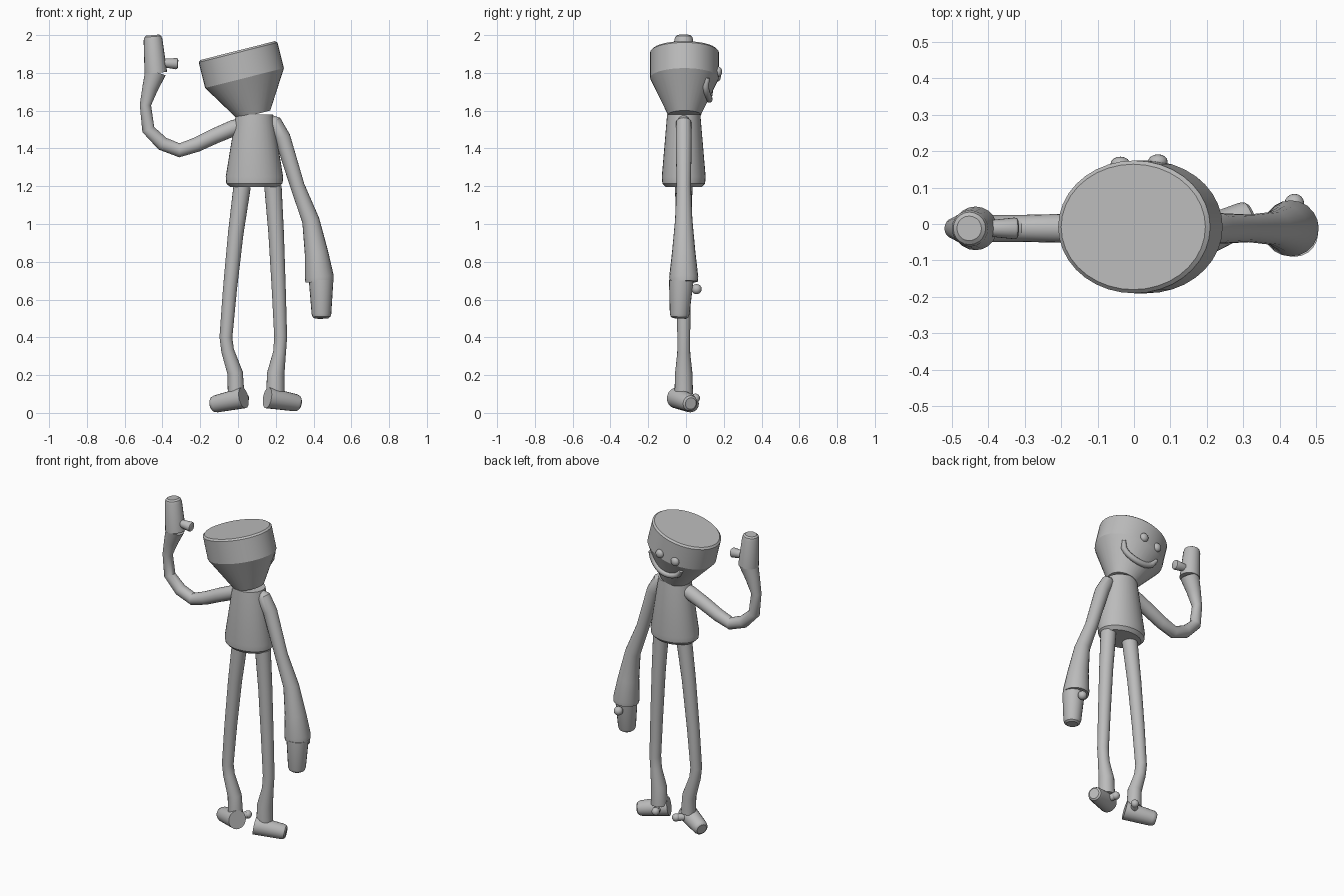
import bpy, bmesh, math
from mathutils import Vector, Matrix

cube = bpy.data.objects.get("Cube")
if cube:
    bpy.data.objects.remove(cube, do_unlink=True)

grey = bpy.data.materials.new("soft_grey")
grey.use_nodes = True
GREY = (0.5, 0.5, 0.5, 1)
grey.diffuse_color = GREY
grey.node_tree.nodes["Principled BSDF"].inputs["Base Color"].default_value = GREY

MID = -0.012  # depth of the limb plane


def finish(name, bm, angle=35):
    bmesh.ops.recalc_face_normals(bm, faces=bm.faces)
    mesh = bpy.data.meshes.new(name)
    bm.to_mesh(mesh)
    bm.free()
    obj = bpy.data.objects.new(name, mesh)
    bpy.context.collection.objects.link(obj)
    mesh.materials.append(grey)
    bpy.ops.object.select_all(action='DESELECT')
    obj.select_set(True)
    bpy.context.view_layer.objects.active = obj
    bpy.ops.object.shade_smooth_by_angle(angle=math.radians(angle))
    return obj


def loft(name, stations, sides=20, angle=35):
    """Capped tube through (centre, radius_x, radius_y) stations."""
    bm = bmesh.new()
    pts = [Vector(s[0]) for s in stations]
    rings = []
    for i, (c, rx, ry) in enumerate(stations):
        along = (pts[min(i + 1, len(pts) - 1)] - pts[max(i - 1, 0)]).normalized()
        guide = Vector((0, 1, 0))
        u = guide.cross(along).normalized()
        v = along.cross(u)
        rings.append([bm.verts.new(pts[i] + u * rx * math.cos(a) + v * ry * math.sin(a))
                      for a in (math.tau * k / sides for k in range(sides))])
    for r0, r1 in zip(rings, rings[1:]):
        for k in range(sides):
            n = (k + 1) % sides
            bm.faces.new((r0[k], r0[n], r1[n], r1[k]))
    bm.faces.new(rings[0])
    bm.faces.new(rings[-1])
    return finish(name, bm, angle)


def limb(name, path):
    return loft(name, [((x, MID, z), r, r) for x, z, r in path])


def mitten(name, base, tip, r0, r1):
    """Tapered stub with a softly rounded tip."""
    a, b = Vector(base), Vector(tip)
    return loft(name, [(a, r0, r0), (a.lerp(b, 0.88), r1 * 1.06, r1 * 1.06),
                       (a.lerp(b, 0.96), r1 * 0.95, r1 * 0.95), (b, r1 * 0.72, r1 * 0.72)])


def ball(name, centre, size):
    bm = bmesh.new()
    bmesh.ops.create_uvsphere(bm, u_segments=16, v_segments=10, radius=1)
    bmesh.ops.transform(bm, matrix=Matrix.Translation(centre) @ Matrix.Diagonal((*size, 1)), verts=bm.verts)
    return finish(name, bm, 60)


# Head: tilted oval drum narrowing to the neck
TOP = Vector((-0.002, -0.008, 1.918))
DOWN = Vector((0.245, 0, -0.97)).normalized()
SIDE = Vector((0.97, 0, 0.245)).normalized()
BAND, DEPTH = 0.15, 0.35


def head_radii(t):
    f = max(0, (t - BAND) / (DEPTH - BAND))
    return 0.215 - 0.125 * f, 0.182 - 0.095 * f


def on_face(x, t, lift=0):
    rx, ry = head_radii(t)
    y = ry * math.sqrt(max(0, 1 - (x / rx) ** 2))
    return TOP + DOWN * t + SIDE * x + Vector((0, y + lift, 0))


loft("head", [(TOP, 0.204, 0.172), (TOP + DOWN * 0.01, 0.215, 0.182)]
     + [(TOP + DOWN * t, *head_radii(t)) for t in (BAND, DEPTH)], 36, 25)

# Face: eyes and smile
for side, x in (("right", -0.068), ("left", 0.038)):
    ball(side + "_eye", on_face(x, 0.125), (0.027, 0.02, 0.027))
smile = []
for k in range(13):
    s = -1 + k / 6
    r = 0.011 if abs(s) == 1 else 0.018
    smile.append((on_face(0.014 + 0.12 * s, 0.17 + 0.095 * math.sqrt(1 - 0.98 * s * s), 0.003), r, r))
loft("smile", smile, 10, 60)

# Torso
loft("torso", [((0.087, MID, z), rx, ry) for z, rx, ry in (
    (1.58, 0.098, 0.088), (1.25, 0.152, 0.116), (1.215, 0.149, 0.113), (1.195, 0.128, 0.095))], 32)

# Raised right arm and hanging left arm
limb("right_arm", [(0.03, 1.515, 0.043), (-0.02, 1.51, 0.043), (-0.125, 1.465, 0.041),
                   (-0.22, 1.42, 0.039), (-0.31, 1.39, 0.037), (-0.4, 1.425, 0.037),
                   (-0.475, 1.5, 0.034), (-0.49, 1.63, 0.03), (-0.465, 1.72, 0.042),
                   (-0.436, 1.805, 0.056)])
limb("left_arm", [(0.17, 1.555, 0.025), (0.19, 1.54, 0.04), (0.235, 1.46, 0.042),
                  (0.315, 1.2, 0.038), (0.385, 1.02, 0.046), (0.415, 0.85, 0.062),
                  (0.43, 0.72, 0.077), (0.432, 0.695, 0.075)])

# Hands with thumbs
mitten("right_hand", (-0.435, MID, 1.8), (-0.452, MID, 2.0), 0.06, 0.047)
mitten("right_thumb", (-0.4, MID, 1.853), (-0.317, MID, 1.848), 0.022, 0.028)
mitten("left_hand", (0.44, -0.025, 0.7), (0.442, -0.035, 0.5), 0.065, 0.049)
ball("left_thumb", (0.44, 0.056, 0.655), (0.027, 0.027, 0.027))
mitten("left_thumb_base", (0.44, -0.01, 0.655), (0.44, 0.06, 0.655), 0.018, 0.02)

# Legs
limb("right_leg", [(0.022, 1.2, 0.046), (-0.012, 0.95, 0.041), (-0.043, 0.65, 0.037),
                   (-0.064, 0.4, 0.034), (-0.055, 0.33, 0.034), (-0.015, 0.21, 0.041),
                   (-0.01, 0.1, 0.044)])
limb("left_leg", [(0.185, 1.2, 0.046), (0.202, 0.95, 0.041), (0.216, 0.65, 0.037),
                  (0.226, 0.4, 0.034), (0.22, 0.32, 0.034), (0.2, 0.21, 0.046),
                  (0.198, 0.1, 0.049)])

# Feet, each with a side nub
for side, heel, toe, nub in (("right", (0.03, -0.05, 0.08), (-0.137, 0.035, 0.043), (0.035, 0.05, 0.078)),
                             ("left", (0.155, -0.05, 0.08), (0.325, 0.025, 0.05), (0.18, 0.05, 0.078))):
    mitten(side + "_foot", heel, toe, 0.056, 0.043)
    ball(side + "_foot_nub", nub, (0.024, 0.024, 0.024))
    base = Vector(heel).lerp(Vector(toe), 0.3)
    mitten(side + "_foot_nub_base", base, nub, 0.018, 0.02)
